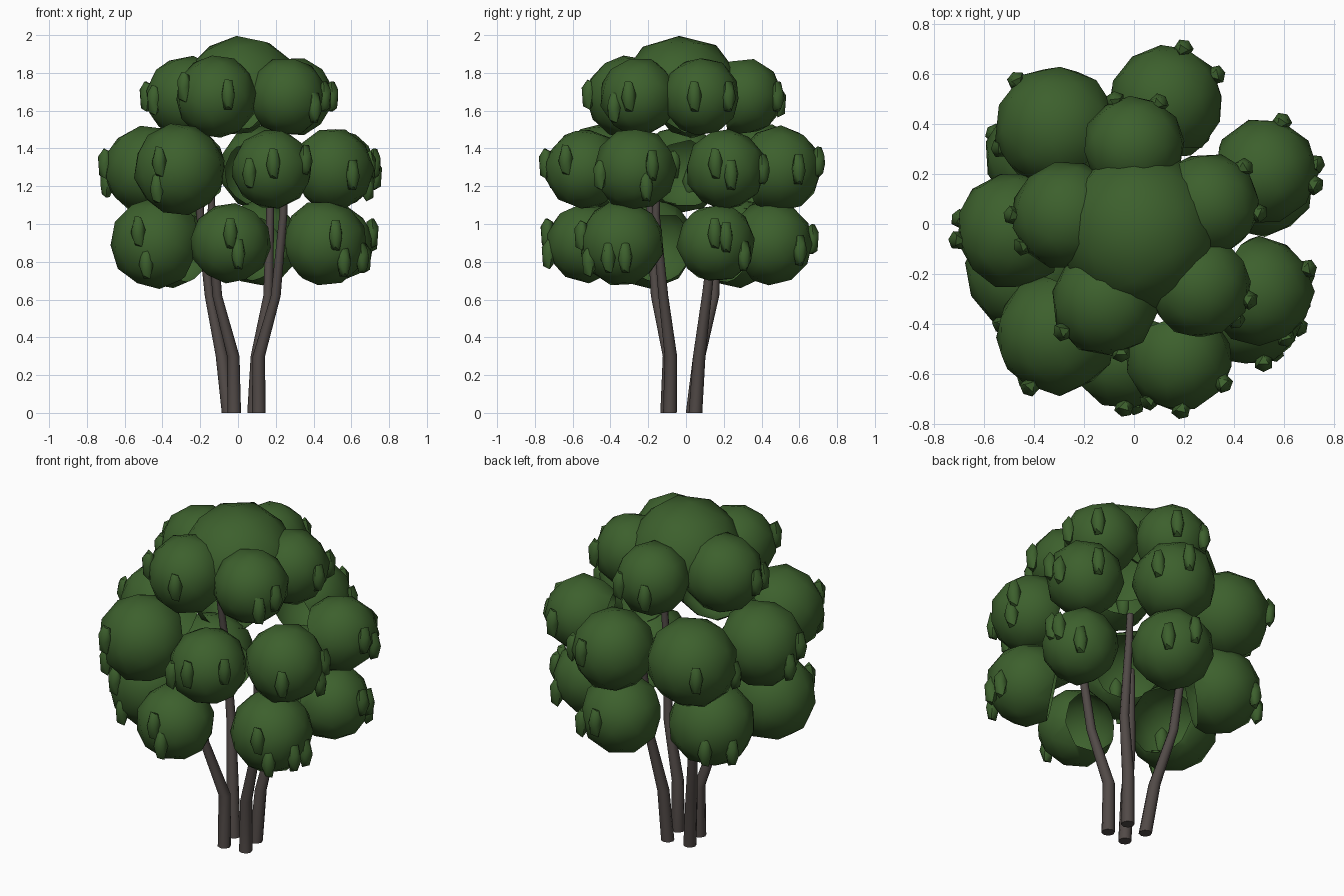
import bpy, bmesh, math, random
from mathutils import Matrix, Vector, Euler

if "Cube" in bpy.data.objects:
    bpy.data.objects.remove(bpy.data.objects["Cube"])

random.seed(4)


def material(name, rgb):
    m = bpy.data.materials.new(name)
    m.diffuse_color = (*rgb, 1)
    m.use_nodes = True
    m.node_tree.nodes["Principled BSDF"].inputs["Base Color"].default_value = m.diffuse_color
    return m


LEAF = material("leaf_green", (0.046, 0.117, 0.026))
BARK = material("bark_brown", (0.083, 0.068, 0.063))


def finish(bm, name, mat, angle):
    me = bpy.data.meshes.new(name)
    bm.to_mesh(me)
    bm.free()
    me.materials.append(mat)
    ob = bpy.data.objects.new(name, me)
    bpy.context.collection.objects.link(ob)
    bpy.ops.object.select_all(action='DESELECT')
    ob.select_set(True)
    bpy.context.view_layer.objects.active = ob
    bpy.ops.object.shade_smooth_by_angle(angle=math.radians(angle))
    return ob


def add_clump(bm, centre, r, inward, depth):
    # Low-poly ball, slightly uneven, left open on the side facing the trunk
    rot = Euler([random.uniform(0, 6.28) for _ in range(3)]).to_matrix().to_4x4()
    new = bmesh.ops.create_icosphere(bm, subdivisions=2, radius=r * 1.02,
                                     matrix=Matrix.Translation(centre) @ rot)
    verts = new["verts"]
    for v in verts:
        v.co = centre + (v.co - centre) * random.uniform(0.98, 1.02)
    faces = {f for v in verts for f in v.link_faces}
    edges = {e for v in verts for e in v.link_edges}
    bmesh.ops.bisect_plane(bm, geom=list(verts) + list(edges) + list(faces),
                           plane_co=centre + inward * r * depth,
                           plane_no=inward, clear_outer=True)


def add_sprig(bm, centre, r, azimuth, dz):
    # Small upright bud on the surface of a clump
    a = math.radians(azimuth)
    reach = math.sqrt(r * r - dz * dz)
    pos = centre + Vector((math.cos(a) * reach, math.sin(a) * reach, dz))
    mat = (Matrix.Translation(pos) @ Matrix.Rotation(a, 4, 'Z')
           @ Matrix.Diagonal((0.040, 0.040, 0.094, 1))
           @ Matrix.Rotation(math.radians(31.7), 4, 'X'))
    bmesh.ops.create_icosphere(bm, subdivisions=1, radius=1, matrix=mat)


# Foliage tiers: height, then clumps as x, y, radius, sprigs (azimuth, height offset)
TIERS = {
    "lower": (0.90, [
        (-0.43, -0.19, 0.24, [(255, -0.11), (245, 0.06)]),
        (-0.04, -0.53, 0.21, [(270, 0.05), (282, -0.06)]),
        (0.46, -0.34, 0.225, [(285, 0.04), (300, -0.10), (340, -0.08), (5, -0.08)]),
        (0.51, 0.16, 0.205, [(358, 0.05), (15, 0.03), (50, -0.07)]),
        (0.11, 0.45, 0.22, [(45, -0.04), (85, 0.02)]),
        (-0.36, 0.27, 0.235, [(115, -0.08), (155, -0.09)]),
    ]),
    "middle": (1.29, [
        (-0.31, -0.44, 0.24, [(243, 0.04), (237, -0.10)]),
        (-0.48, -0.025, 0.23, [(190, 0.03), (168, -0.07)]),
        (0.18, -0.535, 0.21, [(272, 0.03), (235, -0.02), (330, 0.05)]),
        (0.50, -0.27, 0.215, [(25, 0.02), (18, -0.09), (300, -0.03)]),
        (0.52, 0.21, 0.21, [(345, 0.03), (8, -0.03), (70, 0.0)]),
        (0.13, 0.49, 0.225, [(72, 0.04), (28, 0.0)]),
        (-0.31, 0.385, 0.245, [(130, 0.0), (200, -0.05)]),
    ]),
    "upper": (1.675, [
        (-0.27, 0.035, 0.215, [(180, 0.0), (215, -0.02)]),
        (-0.115, -0.31, 0.215, [(287, 0.01), (215, 0.05)]),
        (0.26, -0.25, 0.205, [(345, 0.0), (318, -0.06)]),
        (0.295, 0.08, 0.205, [(350, 0.0), (45, 0.0)]),
        (0.0, 0.31, 0.20, [(60, 0.0), (112, -0.03)]),
    ]),
}
for name, (z, clumps) in TIERS.items():
    balls, buds = bmesh.new(), bmesh.new()
    for x, y, r, sprigs in clumps:
        c = Vector((x, y, z))
        inward = Vector((-x, -y, 0)).normalized() + Vector((0, 0, -0.2))
        add_clump(balls, c, r, inward.normalized(), 0.62)
        for az, dz in sprigs:
            add_sprig(buds, c, r, az, dz)
    finish(balls, name + "_foliage", LEAF, 60)
    finish(buds, name + "_sprigs", LEAF, 45)

# Crown clump, open underneath
bm = bmesh.new()
add_clump(bm, Vector((0.02, -0.03, 1.675)), 0.32, Vector((0, 0, -1)), 0.15)
finish(bm, "crown_foliage", LEAF, 60)

# Stems: bent tapering eight-sided tubes, with top heights
STEMS = [
    (1.15, [(-0.02, -0.10), (-0.025, -0.09), (-0.11, -0.16), (-0.14, -0.19), (-0.14, -0.19)]),
    (1.32, [(0.11, -0.085), (0.11, -0.08), (0.20, -0.12), (0.24, -0.16), (0.25, -0.15)]),
    (1.22, [(0.085, 0.05), (0.10, 0.07), (0.16, 0.11), (0.17, 0.16), (0.17, 0.17)]),
    (1.32, [(-0.05, 0.035), (-0.085, 0.07), (-0.15, 0.15), (-0.20, 0.17), (-0.21, 0.13)]),
]
RADII = (0.036, 0.033, 0.026, 0.021, 0.018)
for i, (top, path) in enumerate(STEMS):
    bm = bmesh.new()
    rings = []
    for (x, y), z, r in zip(path, (0.0, 0.30, 0.62, 1.05, top), RADII):
        rings.append([bm.verts.new((x + r * math.cos(k * math.pi / 4),
                                    y + r * math.sin(k * math.pi / 4), z))
                      for k in range(8)])
    for a, b in zip(rings, rings[1:]):
        for k in range(8):
            n = (k + 1) % 8
            bm.faces.new((a[k], a[n], b[n], b[k]))
    bm.faces.new(rings[0][::-1])
    bm.faces.new(rings[-1])
    finish(bm, f"stem_{i + 1}", BARK, 50)
